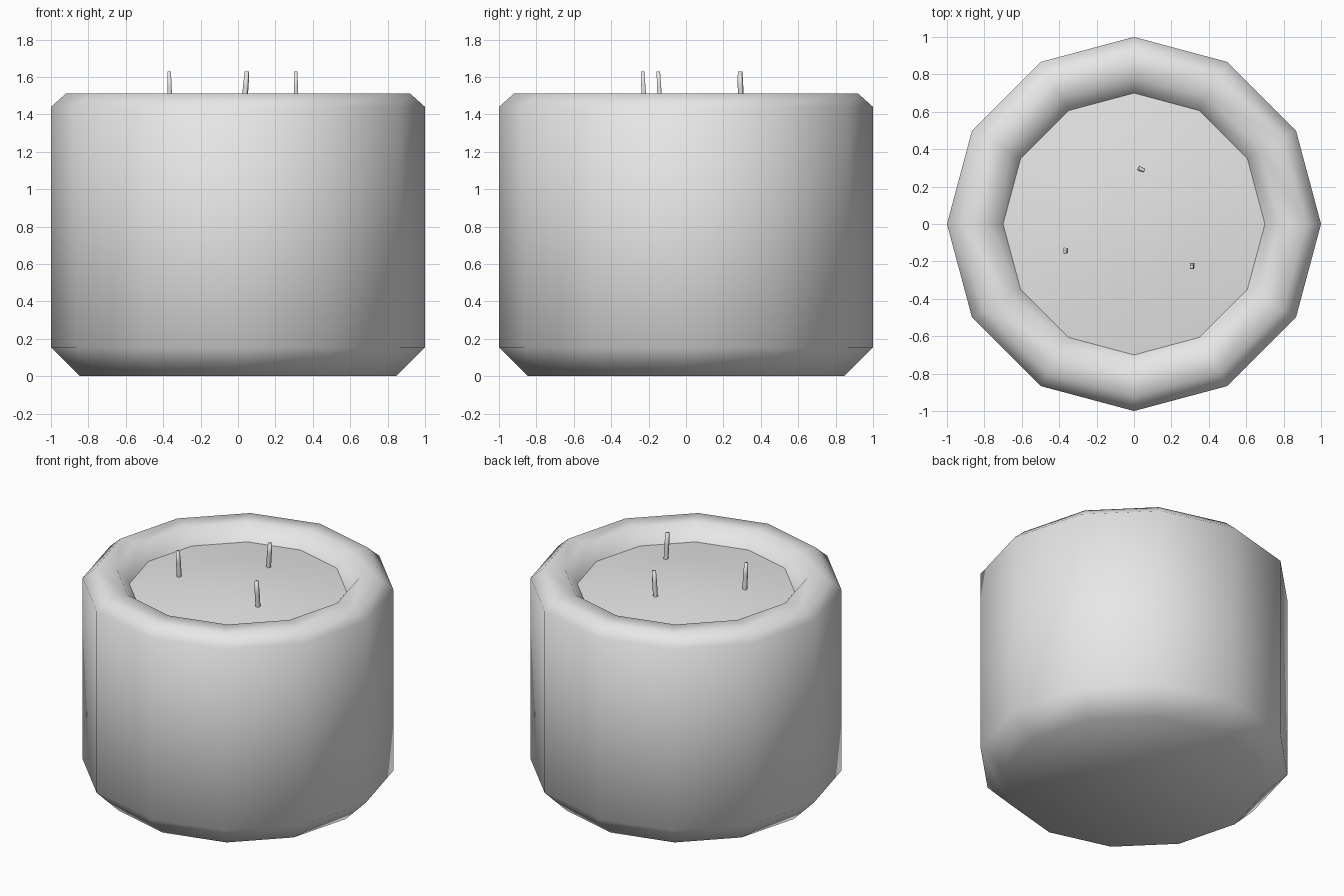
import bpy, bmesh, math

cube = bpy.data.objects.get("Cube")
if cube:
    bpy.data.objects.remove(cube)

grey = bpy.data.materials.new("light_grey")
grey.use_nodes = True
grey.diffuse_color = (0.8, 0.8, 0.8, 1)
grey.node_tree.nodes["Principled BSDF"].inputs["Base Color"].default_value = (0.8, 0.8, 0.8, 1)


def loft(name, rings, sides, turn=0.0, cap_start=False, cap_end=False):
    """Join rings of (centre x, centre y, radius, z); a zero radius closes to a point."""
    bm = bmesh.new()
    loops = []
    for cx, cy, r, z in rings:
        count = sides if r > 0 else 1
        angles = [turn + math.tau * i / sides for i in range(count)]
        loops.append([bm.verts.new((cx + r * math.cos(a), cy + r * math.sin(a), z)) for a in angles])
    for low, high in zip(loops, loops[1:]):
        for i in range(sides):
            j = (i + 1) % sides
            if len(high) == 1:
                bm.faces.new((low[i], low[j], high[0]))
            else:
                bm.faces.new((low[i], low[j], high[j], high[i]))
    if cap_start:
        bm.faces.new(loops[0][::-1])
    if cap_end:
        bm.faces.new(loops[-1])
    for face in bm.faces:
        face.smooth = True
    mesh = bpy.data.meshes.new(name)
    bm.to_mesh(mesh)
    bm.free()
    mesh.materials.append(grey)
    obj = bpy.data.objects.new(name, mesh)
    bpy.context.collection.objects.link(obj)
    return obj


def round_part(name, profile, **caps):
    return loft(name, [(0, 0, r, z) for r, z in profile], 12, **caps)


# Twelve-sided jar with chamfered base and rounded rim
round_part("jar", [(0.845, 0), (1, 0.155), (1, 1.44), (0.92, 1.512),
                   (0.78, 1.512), (0.7, 1.41)], cap_start=True)

# Slightly domed wax surface
round_part("wax", [(0.7, 1.41), (0.35, 1.452), (0, 1.466)])

# Three thin leaning wicks: base, lean and twist
wicks = {
    "wick_left": ((0.312, -0.222), (-0.004, -0.01), 0),
    "wick_right": ((-0.363, -0.138), (-0.005, -0.01), 0),
    "wick_back": ((0.032, 0.295), (0.016, -0.006), -25),
}
for name, ((x, y), (dx, dy), twist) in wicks.items():
    loft(name, [(x, y, 0.016, 1.44),
                (x + dx * 0.6, y + dy * 0.6, 0.016, 1.55),
                (x + dx, y + dy, 0.013, 1.63)],
         4, math.radians(45 + twist), cap_end=True)
